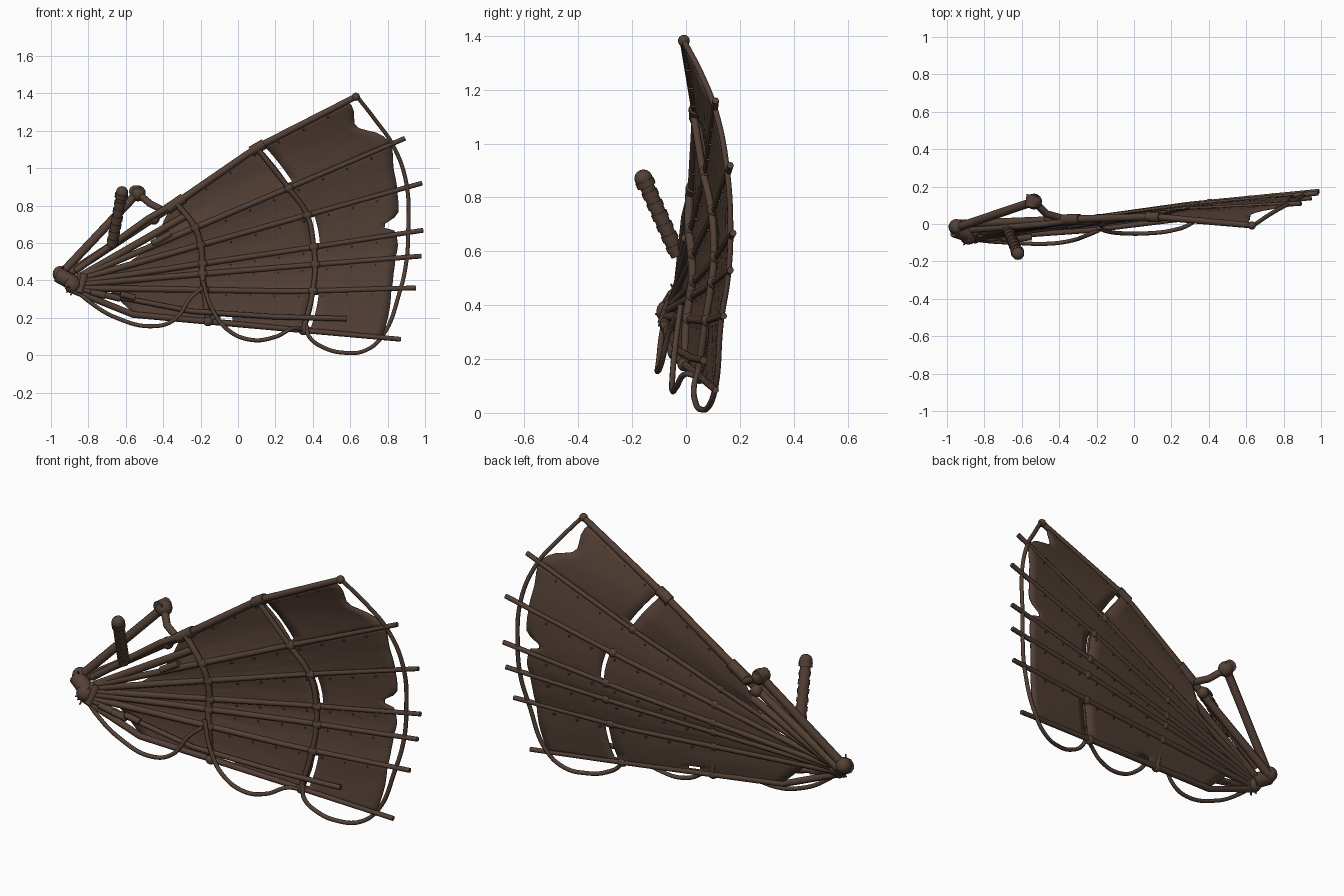
import bpy, bmesh, math, random
from mathutils import Vector

if "Cube" in bpy.data.objects:
    bpy.data.objects.remove(bpy.data.objects["Cube"])

random.seed(4)
brown = bpy.data.materials.new("dark_brown")
brown.diffuse_color = (0.088, 0.052, 0.037, 1)
brown.use_nodes = True
brown.node_tree.nodes["Principled BSDF"].inputs["Base Color"].default_value = brown.diffuse_color


def finish(ob):
    ob.data.materials.clear()
    ob.data.materials.append(brown)
    for p in ob.data.polygons:
        p.use_smooth = True
    return ob


def tube(name, pts, r, smooth=False, radii=None, sides=2):
    """Round rod or rope through the points, as a mesh."""
    cu = bpy.data.curves.new(name, 'CURVE')
    cu.dimensions = '3D'
    cu.bevel_depth, cu.bevel_resolution, cu.use_fill_caps = r, sides, True
    cu.resolution_u = 8
    sp = cu.splines.new('BEZIER' if smooth else 'POLY')
    seq = sp.bezier_points if smooth else sp.points
    seq.add(len(pts) - 1)
    for i, (q, p) in enumerate(zip(seq, pts)):
        q.co = p if smooth else (*p, 1)
        q.radius = radii[i] if radii else 1
        if smooth:
            q.handle_left_type = q.handle_right_type = 'AUTO'
    tmp = bpy.data.objects.new(name + "_curve", cu)
    bpy.context.collection.objects.link(tmp)
    me = bpy.data.meshes.new_from_object(tmp.evaluated_get(bpy.context.evaluated_depsgraph_get()))
    bpy.data.objects.remove(tmp)
    ob = bpy.data.objects.new(name, me)
    bpy.context.collection.objects.link(ob)
    return finish(ob)


def ball(name, p, r, scale=(1, 1, 1)):
    bpy.ops.mesh.primitive_uv_sphere_add(segments=14, ring_count=8, radius=r, location=p)
    ob = bpy.context.object
    ob.name, ob.scale = name, scale
    return finish(ob)


# Spar centre lines, top (leading edge) to bottom
SPARS = [
    [(-.93, .0, .42), (-.34, .025, .805), (.10, .04, 1.11), (.635, -.008, 1.385)],
    [(-.89, -.05, .40), (.25, .075, .885), (.893, .11, 1.16)],
    [(-.89, -.06, .395), (.3, .10, .73), (.984, .165, .92)],
    [(-.89, -.065, .385), (.3, .105, .562), (.99, .175, .668)],
    [(-.89, -.07, .375), (.3, .095, .475), (.98, .165, .53)],
    [(-.89, -.075, .36), (.3, .075, .34), (.95, .14, .36)],
    [(-.89, -.08, .35), (-.56, -.05, .217), (.3, .05, .137), (.87, .11, .085)],
]
START = [-.36, -.46, -.62, -.76, -.76, -.70, -.55]
ARC_IN = [-.33, -.23, -.20, -.19, -.19, -.18, -.16]
ARC_OUT = [.10, .27, .37, .405, .412, .40, .35]
EDGE = [.585, .82, .85, .845, .84, .82, .77]


def at(i, x):
    pts = SPARS[i]
    for a, b in zip(pts, pts[1:]):
        if x <= b[0] or b is pts[-1]:
            return Vector(a).lerp(Vector(b), (x - a[0]) / (b[0] - a[0]))


# Spars, tapering to the tips
for i, pts in enumerate(SPARS):
    a, b = pts[0][0], pts[-1][0]
    line = [at(i, a + (b - a) * k / 16) for k in range(17)]
    tube(f"spar_{i + 1}", line, .02 if i == 0 else .016,
         radii=[1.15 - .35 * k / 16 for k in range(17)])
tube("short_spar", [(-.89, -.08, .36), (-.25, -.035, .235), (.2, .02, .205), (.58, .065, .195)], .014)
tube("second_leading_spar", [(-.88, -.04, .40), (-.28, .02, .745)], .02)
tube("leading_brace", [(-.87, -.03, .45), (-.48, .0, .73), (-.34, .02, .81)], .018)

# Membrane panels with the slit and the torn outer edge
bm = bmesh.new()
NV = 10
NOTCH = {0: (.45, .07, .22), 2: (.75, .08, .13), 1: (.5, .015, .3), 4: (.5, .01, .3)}


def stations(i):
    keys = [START[i], ARC_IN[i], ARC_OUT[i] + .012, ARC_OUT[i] + .034, EDGE[i]]
    out = []
    for (a, b), n in zip(zip(keys, keys[1:]), (6, 8, 1, 9)):
        out += [a + (b - a) * k / n for k in range(n)]
    return out + [keys[-1]]


SLIT = 14
for i in range(6):
    sa, sb = stations(i), stations(i + 1)
    grid = []
    for j, (xa, xb) in enumerate(zip(sa, sb)):
        row = []
        for k in range(NV + 1):
            v = k / NV
            w = max(0, j - SLIT - 1) / 9
            if i in NOTCH:
                c, d, s = NOTCH[i]
                cut = d * math.exp(-((v - c) / s) ** 2) * min(v, 1 - v, .15) / .15 * w
            else:
                cut = 0
            p = at(i, xa - cut).lerp(at(i + 1, xb - cut), v)
            bow = math.sin(math.pi * v)
            p.y += bow * (.012 if i == 0 else .005) + random.uniform(-.0015, .0015)
            p.x += bow * .012 * (j / len(sa))
            row.append(bm.verts.new(p))
        grid.append(row)
    for j in range(len(sa) - 1):
        for k in range(NV):
            open_slit = j == SLIT and i in (0, 2, 5) and 1 <= k < NV - 1
            patch_hole = i == 5 and j == 7 and k == NV - 2
            if not (open_slit or patch_hole):
                bm.faces.new((grid[j][k], grid[j][k + 1], grid[j + 1][k + 1], grid[j + 1][k]))
me = bpy.data.meshes.new("membrane")
bm.to_mesh(me)
bm.free()
membrane = bpy.data.objects.new("membrane", me)
bpy.context.collection.objects.link(membrane)
finish(membrane)
mod = membrane.modifiers.new("thickness", 'SOLIDIFY')
mod.thickness, mod.offset = .007, 0

# Cross ribs that run on into hanging rope loops
off = Vector((0, -.012, 0))
inner = [at(i, ARC_IN[i]) + off for i in range(6)]
tube("inner_rib", inner + [at(6, ARC_IN[6])], .016, True)
outer = [at(i, ARC_OUT[i]) + off for i in range(7)]
tube("middle_rib", outer, .014, True)
tube("middle_rope_loop", [outer[6], (.30, .0, .145), (.20, -.035, .098), (.07, -.05, .082), (-.06, -.05, .14),
     (-.14, -.04, .25), (-.19, -.02, .40)], .011, True)
tube("inner_rope_loop", [(-.19, -.035, .36), (-.25, -.06, .31), (-.34, -.09, .19), (-.45, -.105, .155),
     (-.65, -.10, .20), (-.80, -.09, .29), (-.89, -.075, .37)], .011, True)
tube("outer_rope", [(.635, -.01, 1.385), (.74, .06, 1.25), (.83, .11, 1.12), (.90, .15, .92), (.91, .165, .66),
     (.90, .155, .50), (.865, .13, .34), (.77, .11, .10), (.68, .085, .025), (.57, .055, .013),
     (.46, .035, .04), (.38, .03, .10), (.365, .045, .16)], .011, True)

# Lashing knots where the ribs cross the spars
for i in range(7):
    for name, x in (("inner_knot", ARC_IN[i]), ("middle_knot", ARC_OUT[i])):
        ball(f"{name}_{i + 1}", at(i, x) + off * .4, .025, (1.1, .95, 1))
ball("leading_tip_knot", (.63, -.008, 1.382), .022)
tube("leading_sleeve", [at(0, .07), at(0, .14)], .027)
tube("inner_sleeve", [at(0, -.38), at(0, -.29)], .028)

# Crank arm with elbow and link
tube("crank_arm", [(-.95, -.02, .43), (-.535, .12, .87)], .023, sides=3)
ball("crank_elbow", (-.535, .12, .865), .043)
tube("elbow_pin", [(-.55, .09, .875), (-.54, .155, .875)], .034, sides=3)
tube("crank_link", [(-.535, .12, .865), (-.47, .055, .81), (-.38, .03, .765)], .02)
ball("link_joint", (-.45, .03, .73), .032)
tube("link_stub", [(-.46, -.01, .595), (-.36, .0, .65)], .018)

# Hand lever with a bound grip
low, high = Vector((-.675, -.03, .585)), Vector((-.62, -.158, .87))
tube("lever", [low, high], .027, sides=3)
for k in range(7):
    p = low.lerp(high, .1 + k * .14)
    d = (high - low).normalized() * .012
    tube(f"grip_band_{k + 1}", [p - d, p + d], .031 if k < 6 else .036, sides=3)
ball("lever_head", high, .034)

# Root hub: joint, lashings and frayed ends
tube("root_joint", [(-.96, -.03, .43), (-.87, -.06, .38)], .042, sides=3)
ball("root_knob", (-.95, -.015, .435), .042)
ball("root_lashing", (-.885, -.07, .375), .045, (1, .9, 1))
tube("root_binding", [(-.85, -.085, .33), (-.82, -.05, .43)], .022)
for k in range(14):
    c = Vector((-.95, -.03, .43)) if k < 8 else Vector((-.88, -.085, .36))
    d = Vector((random.uniform(-.045, .02), random.uniform(-.045, .03), random.uniform(-.05, .05)))
    tube(f"frayed_end_{k + 1}", [c, c + d], .008, radii=[1, .5])
for k, (x, z) in enumerate([(-.74, .325), (-.66, .31), (-.58, .315)]):
    tube(f"root_peg_{k + 1}", [(x - .05, -.08, z + .012), (x + .03, -.07, z - .008)], .017)

# Rows of stitches beside the spars
for i in range(6):
    for k in range(7):
        x = EDGE[i] - .12 - k * .13
        p = at(i, x) + Vector((.01, .006, -.026))
        tube(f"stitch_{i + 1}_{k + 1}", [p + Vector((0, -.014, 0)), p + Vector((.008, .01, 0))], .005, sides=1)
